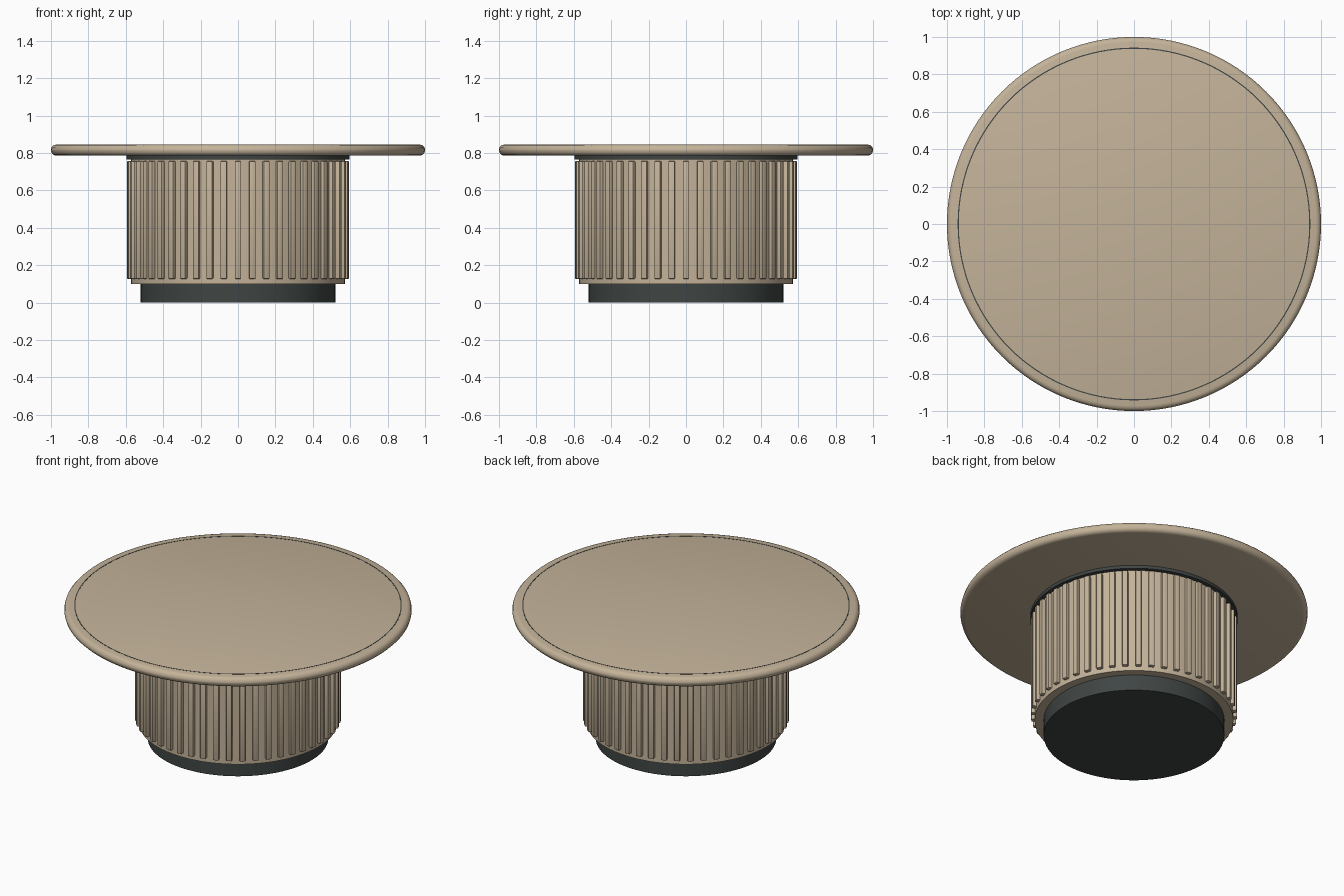
import bpy, bmesh, math
from mathutils import Matrix, Vector

cube = bpy.data.objects.get("Cube")
if cube:
    bpy.data.objects.remove(cube, do_unlink=True)


def material(name, rgb):
    mat = bpy.data.materials.new(name)
    mat.use_nodes = True
    mat.diffuse_color = (*rgb, 1)
    bsdf = mat.node_tree.nodes["Principled BSDF"]
    bsdf.inputs["Base Color"].default_value = (*rgb, 1)
    bsdf.inputs["Roughness"].default_value = 0.6
    return mat


wood = material("pale wood", (0.55, 0.45, 0.32))
charcoal = material("charcoal", (0.05, 0.06, 0.058))


def finish(bm, name, mat, angle):
    bmesh.ops.recalc_face_normals(bm, faces=bm.faces)
    mesh = bpy.data.meshes.new(name)
    bm.to_mesh(mesh)
    bm.free()
    mesh.materials.append(mat)
    obj = bpy.data.objects.new(name, mesh)
    bpy.context.collection.objects.link(obj)
    bpy.ops.object.select_all(action='DESELECT')
    obj.select_set(True)
    bpy.context.view_layer.objects.active = obj
    if angle:
        bpy.ops.object.shade_smooth_by_angle(angle=math.radians(angle))
    else:
        bpy.ops.object.shade_smooth()
    return obj


def lathe(name, profile, mat, angle=35, closed=False, steps=128):
    """Revolve (radius, height) points around the z axis."""
    bm = bmesh.new()
    verts = [bm.verts.new((r, 0, z)) for r, z in profile]
    pairs = list(zip(verts, verts[1:]))
    if closed:
        pairs.append((verts[-1], verts[0]))
    edges = [bm.edges.new(p) for p in pairs]
    bmesh.ops.spin(bm, geom=verts + edges, cent=(0, 0, 0), axis=(0, 0, 1),
                   angle=math.tau, steps=steps)
    bmesh.ops.remove_doubles(bm, verts=bm.verts, dist=0.0001)
    return finish(bm, name, mat, angle)


def drum(name, radius, low, high, mat):
    return lathe(name, [(0, low), (radius, low), (radius, high), (0, high)], mat)


# Pedestal: recessed plinth, core and shadow-gap collar
drum("plinth", 0.52, 0, 0.11, charcoal)
drum("pedestal_core", 0.572, 0.10, 0.766, wood)
drum("collar", 0.597, 0.765, 0.79, charcoal)

# Vertical slats around the core
SLATS, LOW, HIGH = 48, 0.127, 0.756
bm = bmesh.new()
for i in range(SLATS):
    place = (Matrix.Rotation(math.tau * i / SLATS, 4, 'Z')
             @ Matrix.Translation((0.577, 0, (LOW + HIGH) / 2))
             @ Matrix.Diagonal((0.034, 0.034, HIGH - LOW, 1)))
    bmesh.ops.create_cube(bm, size=1, matrix=place)
bmesh.ops.bevel(bm, geom=bm.edges[:], offset=0.005, segments=2,
                profile=0.5, affect='EDGES')
finish(bm, "slats", wood, 35)

# Tabletop with a softly rounded rim
BOTTOM, TOP, ROUND, STEPS = 0.785, 0.845, 0.028, 3
rim = []
for centre_z, start in ((BOTTOM + ROUND, -90), (TOP - ROUND, 0)):
    for k in range(STEPS + 1):
        a = math.radians(start + 90 * k / STEPS)
        rim.append((1 - ROUND + ROUND * math.cos(a),
                    centre_z + ROUND * math.sin(a)))
lathe("tabletop", [(0, BOTTOM), *rim, (0, TOP)], wood, angle=None)

# Thin inlay line set into the top
lathe("inlay_ring", [(0.937, 0.842), (0.943, 0.842),
                     (0.943, 0.846), (0.937, 0.846)], charcoal, closed=True)
